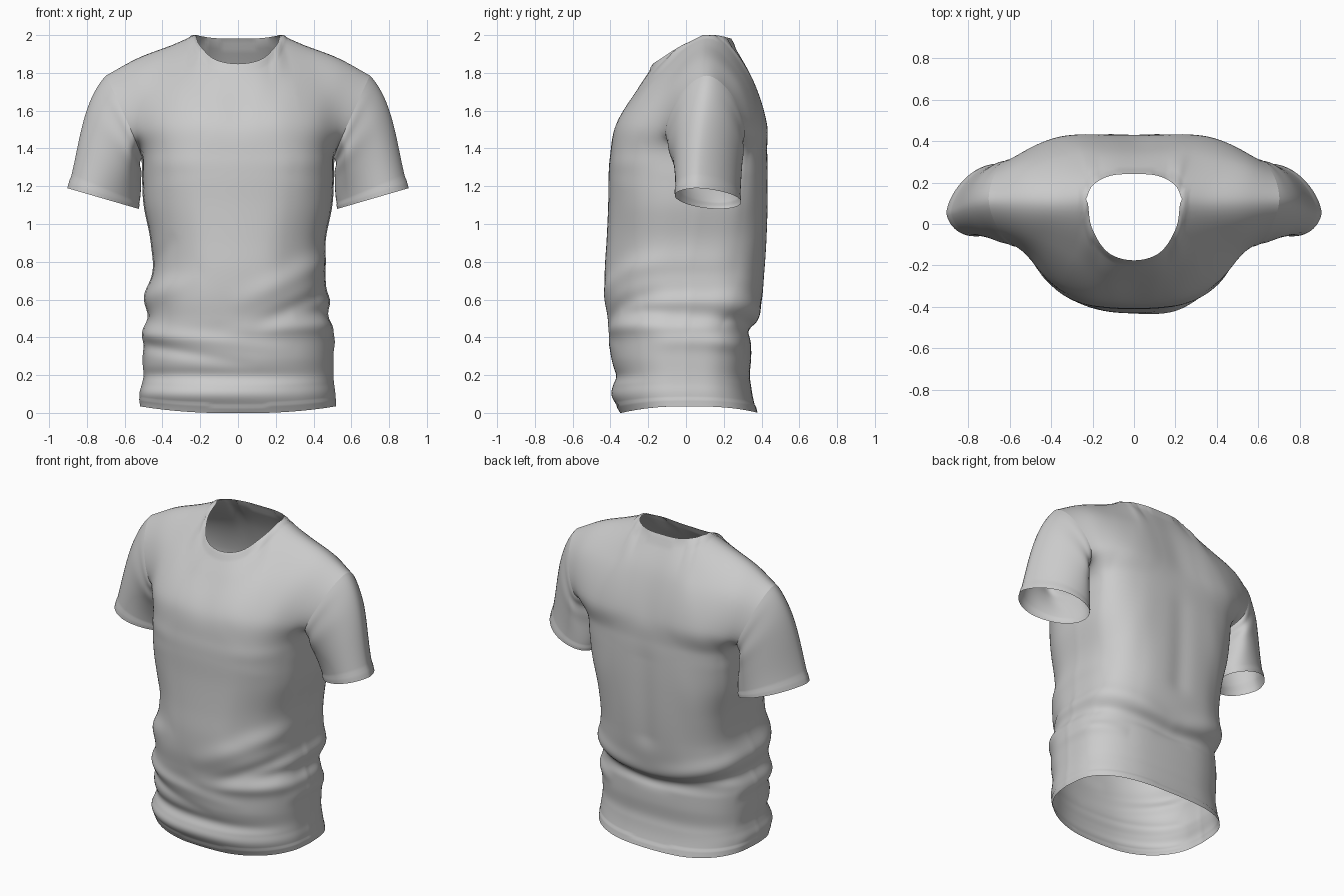
import bpy, bmesh, math
from mathutils import Vector as V

if "Cube" in bpy.data.objects:
    bpy.data.objects.remove(bpy.data.objects["Cube"])

ARMPIT_ROW = 13


def spline(pts, n, breaks=(), ghost=None):
    """Smooth curve through points, with corners at the break indices."""
    out, last = [], len(pts) - 1
    for i in range(last):
        a, b = pts[i], pts[i + 1]
        p = pts[i - 1] if i > 0 and i not in breaks else a * 2 - b
        q = pts[i + 2] if i + 1 < last and i + 1 not in breaks else b * 2 - a
        if ghost and i + 1 == last:
            q = q.lerp(*ghost)
        for k in range(n):
            t = k / n
            out.append(0.5 * (2 * a + (b - p) * t + (2 * p - 5 * a + 4 * b - q) * t * t
                              + (3 * a - p - 3 * b + q) * t ** 3))
    return out + [pts[-1]]


def add_grid(bm, rows, flip=False):
    vs = [[bm.verts.new(p) for p in r] for r in rows]
    for r0, r1 in zip(vs, vs[1:]):
        for i in range(len(r0) - 1):
            f = [r0[i], r0[i + 1], r1[i + 1], r1[i]]
            bm.faces.new(f[::-1] if flip else f)


def finish(bm, name):
    me = bpy.data.meshes.new(name)
    bm.to_mesh(me)
    bm.free()
    ob = bpy.data.objects.new(name, me)
    bpy.context.collection.objects.link(ob)
    bpy.context.view_layer.objects.active = ob
    ob.select_set(True)
    bpy.ops.object.shade_smooth_by_angle(angle=math.radians(60))
    ob.select_set(False)
    return ob


# Torso rings: z, half width, front y, back y, side seam y
RINGS = [(0, .515, -.345, .375, 0), (.08, .515, -.385, .355, 0), (.14, .508, -.385, .345, 0),
         (.20, .505, -.378, .338, 0), (.29, .505, -.397, .345, 0), (.38, .505, -.40, .345, 0),
         (.44, .50, -.405, .345, 0), (.51, .485, -.415, .382, .01), (.62, .48, -.428, .405, .01),
         (.76, .455, -.43, .42, .02), (.92, .465, -.42, .43, .04), (1.1, .50, -.412, .435, .07),
         (1.25, .508, -.41, .435, .10), (1.36, .51, -.402, .432, .12)]

# Chest, yoke and neckline/shoulder rows, centre to side
SHOULDER = [(.23, .12, 2.0), (.35, .11, 1.947), (.53, .11, 1.878), (.70, .11, 1.785)]
FRONT = [[(0, -.372, 1.52), (.12, -.368, 1.53), (.23, -.35, 1.54), (.34, -.305, 1.54),
          (.43, -.245, 1.53), (.505, -.165, 1.50), (.55, -.10, 1.46)],
         [(0, -.265, 1.70), (.12, -.25, 1.72), (.215, -.205, 1.75), (.29, -.15, 1.78),
          (.41, -.09, 1.78), (.53, -.055, 1.75), (.645, -.04, 1.67)],
         [(0, -.17, 1.845), (.12, -.135, 1.868), (.20, -.02, 1.94)] + SHOULDER]
BACK = [[(0, .418, 1.52), (.12, .425, 1.52), (.24, .43, 1.52), (.35, .42, 1.52),
         (.45, .39, 1.52), (.53, .35, 1.5), (.58, .305, 1.46)],
        [(0, .345, 1.77), (.12, .35, 1.77), (.22, .345, 1.78), (.29, .33, 1.78),
         (.42, .305, 1.77), (.55, .28, 1.74), (.665, .25, 1.67)],
        [(0, .235, 1.978), (.11, .228, 1.98), (.195, .185, 1.99)] + SHOULDER]


def wide_rows(upper, front):
    ctrl = []
    for z, w, yf, yb, ys in RINGS:
        up = (z / 1.36) ** 2
        p, yd = (.86 - .16 * up, yf) if front else (.75 - .22 * up, yb)
        row = []
        for i in range(7):
            a = i / 6 * math.pi / 2
            s, c = math.sin(a), max(0, math.cos(a))
            row.append((w * s ** max(p, .7), ys + (yd - ys) * c ** p,
                        z + .035 * s * s * max(0, 1 - z / .3)))
        ctrl.append(row)
    ctrl += upper
    wide = []
    for k, r in enumerate(ctrl):
        r = [V((-x, y, z)) for x, y, z in r[:0:-1]] + [V(q) for q in r]
        wide.append(spline(r, 8, (3, 9) if k == len(ctrl) - 1 else ()))
    return wide


def panel(wide, other):
    """Runs columns up the panel, rolling smoothly over the shoulder seam."""
    n, cols = len(wide[0]), []
    for i in range(n):
        edge = min(i, n - 1 - i)
        roll = min(1, max(0, (36 - edge) / 12))
        cols.append(spline([r[i] for r in wide], 8, (ARMPIT_ROW,) if edge == 0 else (),
                           (other[-2][i], roll)))
    return [list(r) for r in zip(*cols)]


wf, wb = wide_rows(FRONT, True), wide_rows(BACK, False)
front, back = panel(wf, wb), panel(wb, wf)

# Cloth folds, fading from start to end: x0, z0, x1, z1, width, height
FRONT_FOLDS = [(.50, .82, -.05, .56, .06, .02), (.52, .66, .05, .44, .045, -.018),
               (.52, .47, -.10, .43, .045, .015), (.52, .55, .30, .52, .035, -.012),
               (-.52, .60, -.20, .74, .06, .018), (-.48, .74, -.34, .95, .04, -.01),
               (-.53, .42, .30, .34, .04, .013), (-.52, .36, .1, .25, .035, -.012),
               (-.53, .20, .45, .19, .035, -.011), (-.54, .10, .30, .11, .04, .012),
               (.30, .75, .36, 1.2, .10, -.012), (-.30, .75, -.36, 1.2, .10, -.012)]
BACK_FOLDS = [(-.50, .62, .05, .47, .055, .018), (.50, .60, -.05, .47, .055, .018),
              (-.48, .51, .15, .40, .04, -.016), (.48, .50, -.15, .40, .04, -.016),
              (0, .75, 0, 1.6, .07, -.012), (.40, .72, .25, 1.3, .08, .006),
              (-.40, .72, -.25, 1.3, .08, .006), (.52, .38, .30, .34, .04, .015)]


def fold_height(co, folds):
    p, h = V((co.x, co.z)), 0
    for x0, z0, x1, z1, w, a in folds:
        s, d = V((x0, z0)), V((x1 - x0, z1 - z0))
        t = min(1, max(0, (p - s).dot(d) / d.dot(d)))
        h += a * (1 - t * t) * math.exp(-((p - s - d * t).length / w) ** 2)
    return h


# Body
bm = bmesh.new()
add_grid(bm, front)
add_grid(bm, back, True)
bmesh.ops.remove_doubles(bm, verts=bm.verts, dist=.0004)
bm.normal_update()
neckline = [p for r in (front[-1], back[-1]) for p in r[24:73]]
moves = []
for v in bm.verts:
    f = min(1, max(0, .5 - v.normal.y))
    h = f * fold_height(v.co, FRONT_FOLDS) + (1 - f) * fold_height(v.co, BACK_FOLDS)
    h *= min(1, max(0, (1.45 - v.co.z) / .2)) * min(1, .3 + v.co.z / .1)
    if v.co.z > 1.75 and min((v.co - q).length for q in neckline) < .03:
        h += .006                                   # neck band
    if v.co.z < .04 + .035 * (v.co.x / .51) ** 2:
        h += .004                                   # bottom hem
    moves.append((v, v.normal * h))
for v, m in moves:
    v.co += m
    v.co.z = min(2, max(0, v.co.z))
finish(bm, "shirt_body")

# Sleeves, swept from the armhole to the cuff
k = ARMPIT_ROW * 8
arm_front = [r[-1] for r in front[k:]]
arm_back = [r[-1] for r in back[k:]]
armhole = arm_front + arm_back[-2::-1]
half = len(arm_front) - 1
axis, down = V((.185, 0, .055)), V((.285, 0, -.958))
STEPS = 32
for side, name in ((1, "left_sleeve"), (-1, "right_sleeve")):
    rows = []
    for j in range(STEPS + 1):
        t = j / STEPS
        row = []
        for i, p0 in enumerate(armhole):
            a = math.pi * i / half
            s, c = math.sin(a), math.cos(a)
            # cuff: narrower towards its outer edge, which is turned forward
            wide = math.copysign(abs(s) ** (1.25 if c < 0 else .95), s)
            p1 = V((.715, .115 + .06 * c, 1.135)) - axis * c - V((0, .162 * wide, 0))
            rise = (p0.z - 1.36) / .42
            t0 = V((.03 + .37 * rise, -.05 * rise, -.25 - .2 * rise))
            t1 = down * (.3 + .35 * rise)
            q = (p0 * (2 * t ** 3 - 3 * t * t + 1) + t0 * (t ** 3 - 2 * t * t + t)
                 + p1 * (3 * t * t - 2 * t ** 3) + t1 * (t ** 3 - t * t))
            # soft creases by the armpit, and the cuff band
            crease = .009 * math.sin(16 * t + 2) * math.exp(-(t / .3) ** 2) * (1 - rise) * min(1, t * 8)
            q += V((-c, -s, 0)) * (crease + (.004 if t > .93 else 0))
            row.append(V((q.x * side, q.y, q.z)))
        rows.append(row)
    bm = bmesh.new()
    add_grid(bm, rows, side > 0)
    bmesh.ops.remove_doubles(bm, verts=bm.verts, dist=.0004)
    finish(bm, name)
